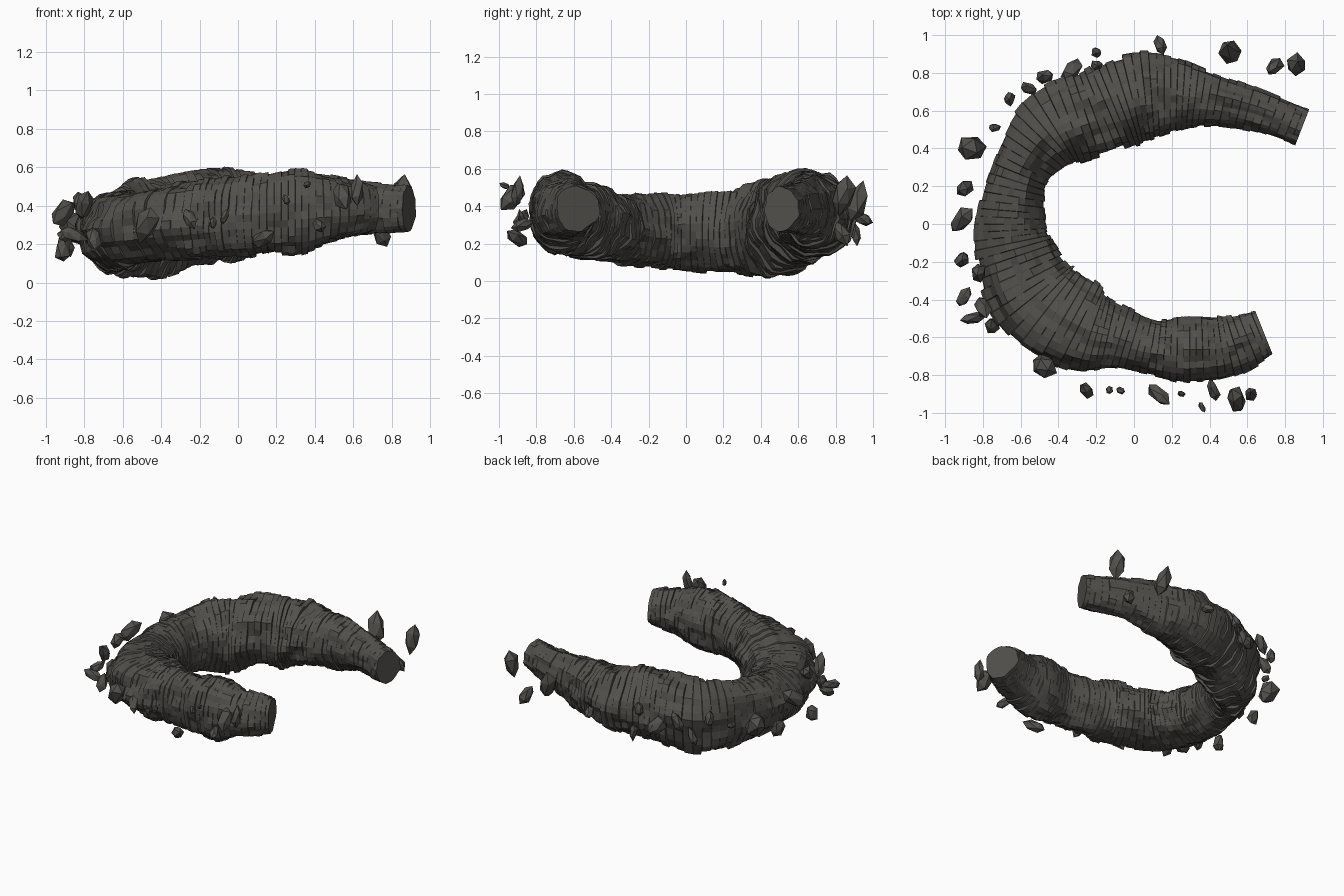
import bpy, bmesh, math, random
from mathutils import Vector, Matrix, noise

if "Cube" in bpy.data.objects:
    bpy.data.objects.remove(bpy.data.objects["Cube"])

random.seed(7)
stone = bpy.data.materials.new("dark_stone")
stone.diffuse_color = (0.085, 0.08, 0.072, 1)
stone.use_nodes = True
stone.node_tree.nodes["Principled BSDF"].inputs["Base Color"].default_value = stone.diffuse_color


def finish(bm, name):
    bmesh.ops.recalc_face_normals(bm, faces=bm.faces[:])
    me = bpy.data.meshes.new(name)
    bm.to_mesh(me)
    bm.free()
    me.materials.append(stone)
    ob = bpy.data.objects.new(name, me)
    bpy.context.collection.objects.link(ob)
    return ob


# Centre line of the rock arc: x, y, z, horizontal radius, vertical radius
PATH = [
    (0.89, 0.51, .385, .10, .12), (0.65, 0.60, .385, .11, .14),
    (0.40, 0.66, .375, .14, .18), (0.20, 0.68, .36, .20, .20),
    (0.00, 0.665, .345, .23, .23), (-0.20, 0.59, .34, .22, .25),
    (-0.44, 0.49, .285, .20, .26), (-0.60, 0.28, .27, .15, .22),
    (-0.65, 0.05, .265, .175, .20), (-0.63, -0.15, .265, .20, .19),
    (-0.51, -0.39, .285, .24, .19), (-0.28, -0.545, .32, .23, .20),
    (-0.10, -0.60, .34, .17, .20), (0.10, -0.655, .355, .145, .20),
    (0.30, -0.665, .37, .175, .22), (0.50, -0.65, .38, .155, .17),
    (0.69, -0.58, .385, .125, .12),
]


def sample(t):
    """Smooth interpolation along the path, t in 0..1"""
    n = len(PATH) - 1
    i = min(int(t * n), n - 1)
    u = t * n - i
    ids = [max(i - 1, 0), i, i + 1, min(i + 2, n)]
    a, b, c, d = (Vector(PATH[k]) for k in ids)
    return 0.5 * (2 * b + (c - a) * u + (2 * a - 5 * b + 4 * c - d) * u * u
                  + (3 * b - a - 3 * c + d) * u ** 3)


# Rock arc: thin slabs with stepped, blocky radii
SLABS, SIDES = 95, 32
bm = bmesh.new()
rings = []
for s in range(SLABS):
    bump = [noise.noise((s * .22, 2.2 * math.cos(j * math.tau / SIDES),
                         2.2 * math.sin(j * math.tau / SIDES))) for j in range(SIDES)]
    step = random.uniform(-.025, .025)
    chips = [random.uniform(-.03, .03) for _ in range(SIDES // 2 + 1)]
    for e in (0.03, 0.97):
        t = (s + e) / SLABS
        if s == 0 and e < .5:
            t = 0
        if s == SLABS - 1 and e > .5:
            t = 1
        p = sample(t)
        d = sample(min(t + .01, 1)) - sample(max(t - .01, 0))
        side = Vector((d[1], -d[0], 0)).normalized()
        ring = []
        for j in range(SIDES):
            a = j * math.tau / SIDES
            k = 1 + step + round(bump[j] * 10) / 10 * .16 + chips[(j + s % 2) // 2]
            co = (Vector(p[:3]) + side * math.cos(a) * p[3] * k
                  + Vector((0, 0, 1)) * math.sin(a) * p[4] * k)
            co.z = max(co.z, 0)
            ring.append(bm.verts.new(co))
        rings.append(ring)
for r0, r1 in zip(rings, rings[1:]):
    for j in range(SIDES):
        k = (j + 1) % SIDES
        bm.faces.new((r0[j], r0[k], r1[k], r1[j]))
bm.faces.new(rings[0])
bm.faces.new(rings[-1])
finish(bm, "rock_arc")

# Loose stones floating round the outside: x, y, z, radius
STONES = [
    (.14, .95, .33, .05), (.51, .91, .42, .085), (.74, .83, .26, .06),
    (.86, .84, .46, .08), (-.20, .91, .25, .04), (-.20, .84, .40, .045),
    (-.33, .81, .30, .07), (-.47, .78, .36, .055), (-.56, .72, .24, .05),
    (-.66, .66, .38, .05), (-.74, .51, .30, .035), (-.86, .40, .28, .10),
    (-.90, .19, .20, .06), (-.91, .02, .36, .075), (-.91, -.19, .17, .06),
    (-.82, -.26, .42, .06), (-.90, -.39, .25, .05), (-.80, -.44, .40, .06),
    (-.86, -.50, .25, .05), (-.75, -.54, .23, .055), (-.48, -.75, .31, .09),
    (-.25, -.88, .33, .05), (-.13, -.88, .31, .03), (-.07, -.88, .34, .03),
    (.13, -.90, .23, .055), (.25, -.90, .43, .025), (.36, -.97, .51, .025),
    (.42, -.88, .30, .045), (.54, -.93, .45, .075), (.62, -.90, .48, .05),
]
for n, (x, y, z, r) in enumerate(STONES):
    bm = bmesh.new()
    bmesh.ops.create_icosphere(bm, subdivisions=1, radius=1)
    for v in bm.verts:
        v.co *= random.uniform(.8, 1.15)
    size = Matrix.Diagonal((.7, .75, random.uniform(1.1, 1.6), 1))
    spin = (Matrix.Rotation(random.uniform(0, 6.28), 4, 'Z')
            @ Matrix.Rotation(random.uniform(0, 1.3), 4, 'X'))
    bm.transform(Matrix.Translation((x, y, z)) @ spin @ size @ Matrix.Scale(r, 4))
    for v in bm.verts:
        v.co.x = max(-.97, min(.97, v.co.x))
        v.co.y = max(-1, min(1, v.co.y))
    finish(bm, f"loose_stone_{n + 1}")
